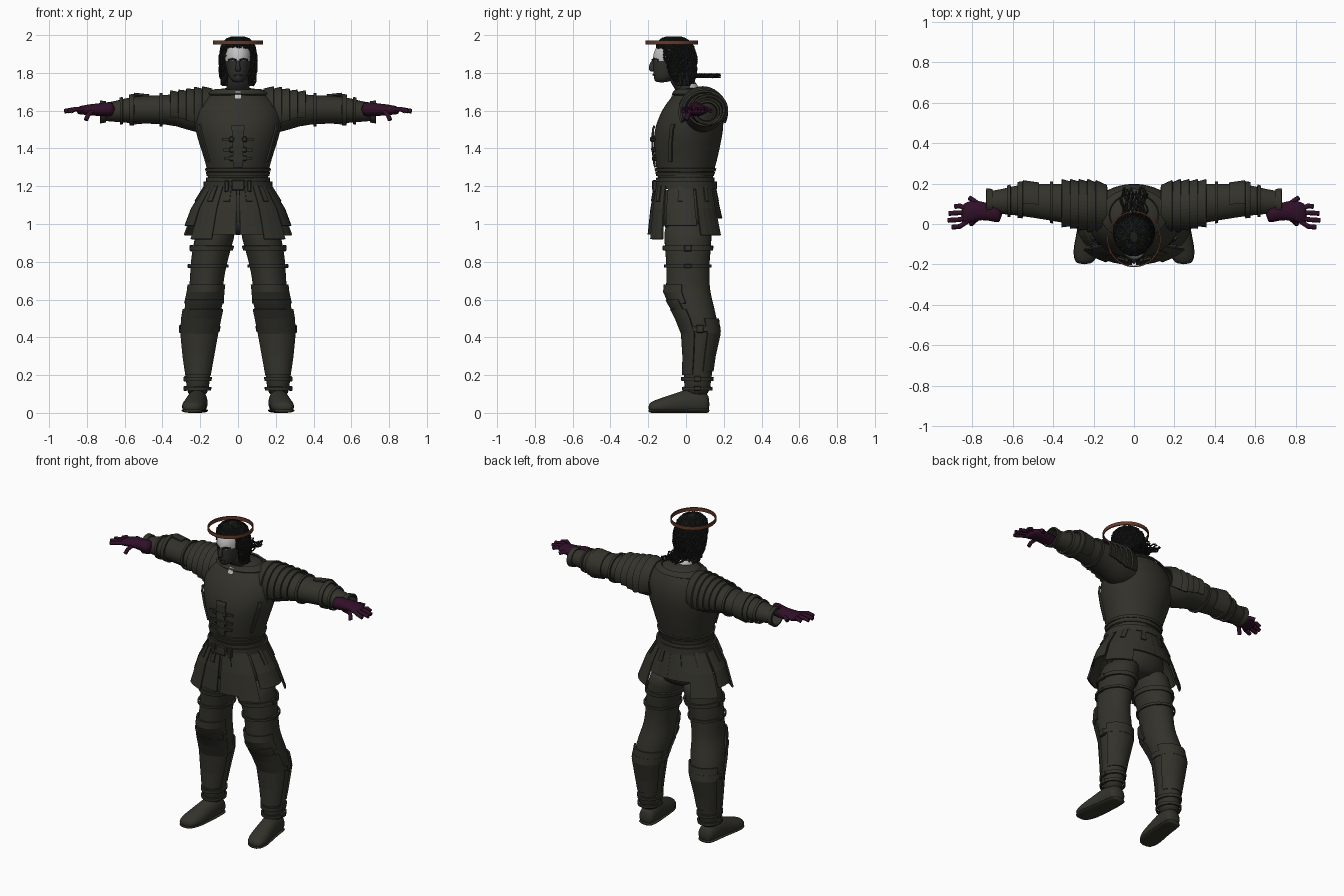
import bpy, bmesh, math, random
from mathutils import Vector

random.seed(4)
cube = bpy.data.objects.get("Cube")
if cube:
    bpy.data.objects.remove(cube, do_unlink=True)


def material(name, *rgb):
    m = bpy.data.materials.new(name)
    m.use_nodes = True
    m.diffuse_color = (*rgb, 1)
    bsdf = m.node_tree.nodes["Principled BSDF"]
    bsdf.inputs["Base Color"].default_value = (*rgb, 1)
    bsdf.inputs["Roughness"].default_value = 0.8
    return m


ARMOUR = material("dark olive armour", 0.033, 0.032, 0.024)
FACE = material("shaded face", 0.03, 0.03, 0.026)
PALE = material("pale skin", 0.55, 0.55, 0.55)
HAIR = material("black hair", 0.010, 0.012, 0.010)
GLOVE = material("plum glove", 0.030, 0.005, 0.021)
COPPER = material("copper ring", 0.13, 0.04, 0.022)


def add(name, data, mat, mirror):
    ob = bpy.data.objects.new(name, data)
    bpy.context.collection.objects.link(ob)
    data.materials.append(mat)
    if mirror:
        ob.modifiers.new("both sides", "MIRROR").use_mirror_merge = False
    return ob


def at(profile, t):
    """Cross-section of a profile at position t along its axis."""
    rows = sorted(profile)
    for a, b in zip(rows, rows[1:]):
        if t <= b[0]:
            f = (t - a[0]) / (b[0] - a[0])
            return tuple(p + (q - p) * f for p, q in zip(a, b))
    return rows[-1]


def tube(name, rings, mat, axis="z", mirror=False, arc=None, solid=0, caps=True, cut=None, sides=20):
    """Loft ellipses (position, centre 1, centre 2, radius 1, radius 2) along an axis."""
    bm = bmesh.new()
    start, end = arc or (0, 360)
    count = sides if not arc else max(3, round((end - start) / 9)) + 1
    step = (end - start) / (count if not arc else count - 1)
    grid = []
    for t, c1, c2, r1, r2 in rings:
        row = []
        for i in range(count):
            a = math.radians(start + step * i)
            u, v = c1 + r1 * math.cos(a), c2 + r2 * math.sin(a)
            p = {"x": (t, u, v), "y": (u, t, max(v, 0)), "z": (u, v, t)}[axis]
            row.append(bm.verts.new(p))
        grid.append(row)
    for low, high in zip(grid, grid[1:]):
        for i in range(count if not arc else count - 1):
            j = (i + 1) % count
            bm.faces.new((low[i], low[j], high[j], high[i]))
    if caps and not arc and not solid:
        bm.faces.new(grid[0])
        bm.faces.new(grid[-1])
    if cut:
        doomed = [f for f in bm.faces if cut(f.calc_center_median())]
        bmesh.ops.delete(bm, geom=doomed, context="FACES")
    bmesh.ops.recalc_face_normals(bm, faces=bm.faces[:])
    for f in bm.faces:
        f.smooth = not solid
    me = bpy.data.meshes.new(name)
    bm.to_mesh(me)
    bm.free()
    ob = add(name, me, mat, mirror)
    if solid:
        s = ob.modifiers.new("thickness", "SOLIDIFY")
        s.thickness, s.offset = solid, 0
    else:
        ob.modifiers.new("smooth", "SUBSURF").levels = 1
        ob.modifiers["smooth"].render_levels = 1
    return ob


def strap(name, profile, t0, t1, grow=0.006, flare=0, **kw):
    """Band that hugs a profile between two positions."""
    inner = sorted(r[0] for r in profile if t0 < r[0] < t1)
    rings = []
    for t in [t0, *inner, t1]:
        p, c1, c2, r1, r2 = at(profile, t)
        g = grow + flare * (t - t0) / (t1 - t0)
        rings.append((t, c1, c2, r1 + g, r2 + g))
    kw.setdefault("solid", 0.01)
    return tube(name, rings, ARMOUR, sides=32, **kw)


def cords(name, paths, radius, mat, mirror=False, res=1):
    cu = bpy.data.curves.new(name, "CURVE")
    cu.dimensions = "3D"
    cu.bevel_depth, cu.bevel_resolution, cu.use_fill_caps = radius, res, True
    for path in paths:
        sp = cu.splines.new("POLY")
        sp.points.add(len(path) - 1)
        for pt, co in zip(sp.points, path):
            pt.co = (*co, 1)
        sp.use_smooth = True
    return add(name, cu, mat, mirror)


def box(name, centre, size, mirror=False, mat=ARMOUR):
    bm = bmesh.new()
    bmesh.ops.create_cube(bm, size=1)
    for v in bm.verts:
        v.co = Vector(centre) + Vector(a * b for a, b in zip(v.co, size))
    bmesh.ops.bevel(bm, geom=bm.edges[:], offset=min(size) * 0.2, segments=1, affect="EDGES")
    me = bpy.data.meshes.new(name)
    bm.to_mesh(me)
    bm.free()
    return add(name, me, mat, mirror)


# Cuirass
torso = [(1.17, 0, 0, .165, .145), (1.26, 0, -.005, .158, .145), (1.33, 0, 0, .175, .165),
         (1.42, 0, .005, .205, .178), (1.5, 0, .015, .23, .185), (1.58, 0, .03, .235, .17),
         (1.64, 0, .04, .21, .145), (1.69, 0, .05, .15, .11), (1.725, 0, .045, .085, .08)]
tube("cuirass", torso, ARMOUR, sides=28)
for i, (z, h) in enumerate([(1.225, .02), (1.255, .02), (1.28, .015)]):
    strap(f"waist_band_{i}", torso, z, z + h, .004)
strap("belt", torso, 1.185, 1.225, .014, solid=.014)
strap("breast_edge", torso, 1.3, 1.52, arc=(-98, -82))
for i, z in enumerate([1.34, 1.385, 1.44]):
    strap(f"chest_strap_{i}", torso, z, z + .015, .009, arc=(-112, -68))
    box(f"chest_buckle_{i}", (.035, -at(torso, z)[4] + .002, z + .008), (.025, .024, .028), True)
strap("neck_edge", torso, 1.685, 1.71, .008)
box("belt_buckle", (0, -.167, 1.205), (.07, .025, .055))
box("belt_pouch", (.06, -.165, 1.2), (.025, .025, .06), True)
# Side edge of the breastplate beneath each armhole
strap("armhole_edge", torso, 1.33, 1.53, .003, arc=(-32, -26), mirror=True)

# Hips and skirt of plates
hips = [(1.2, 0, 0, .155, .14), (1.1, 0, .01, .185, .145), (1.0, 0, .01, .195, .14), (.94, 0, .01, .12, .1)]
tube("hips", hips, ARMOUR)
skirt = [(.92, 0, .008, .305, .205), (1.08, 0, -.002, .245, .178), (1.2, 0, -.005, .17, .155)]
plates = [("front_tasset", -88, -62, .945, .004), ("outer_front_tasset", -64, -38, .92, .01),
          ("side_tasset", -34, 16, .99, 0), ("outer_back_tasset", 20, 58, .94, .004),
          ("back_tasset", 56, 90, 1.03, 0)]
for name, a, b, z, grow in plates:
    strap(name, skirt, z, 1.2, grow, arc=(a, b), mirror=True)
    strap(name + "_hanger", skirt, 1.12, 1.2, grow + .007,
          arc=((a + b) / 2 - 4, (a + b) / 2 + 4), mirror=True)

# Legs with knee and shin plates
leg = [(1.02, .1, .01, .1, .125), (.93, .125, .01, .108, .13), (.8, .155, .01, .098, .115),
       (.7, .165, .01, .09, .115), (.64, .172, .01, .092, .12), (.58, .18, .03, .1, .115),
       (.5, .195, .06, .1, .105), (.42, .205, .08, .095, .095), (.3, .21, .07, .08, .08),
       (.18, .212, .06, .062, .075), (.08, .215, .06, .06, .065)]
tube("legs", leg, ARMOUR, mirror=True)
for name, z, h in [("thigh_strap", .86, .025), ("lower_thigh_strap", .77, .015),
                   ("calf_strap", .43, .03), ("ankle_strap", .17, .02), ("boot_strap", .12, .018)]:
    strap(name, leg, z, z + h, mirror=True)
    p, cx, cy, rx, ry = at(leg, z + h / 2)
    box(name + "_buckle", (cx + rx + .004, cy, z + h / 2), (.02, .04, h * 1.4), True)
strap("knee_plate", leg, .58, .68, .004, .004, arc=(-165, -15), mirror=True)
strap("lower_knee_plate", leg, .53, .6, .004, .008, arc=(-150, -30), mirror=True)
strap("shin_plate", leg, .2, .55, .002, .008, arc=(-160, -20), mirror=True)
strap("calf_plate", leg, .22, .5, .001, .004, arc=(20, 160), mirror=True)

# Boots
foot = [(.125, .21, .045, .04, .045), (.1, .212, .05, .052, .06), (.03, .215, .06, .056, .075),
        (-.05, .225, .045, .058, .062), (-.12, .235, .035, .064, .048),
        (-.17, .242, .03, .055, .036), (-.2, .246, .028, .035, .022)]
tube("boots", foot, ARMOUR, axis="y", mirror=True)
sole = [(y, cx, .012, rx * 1.04, .013) for y, cx, cz, rx, rz in foot]
tube("soles", sole, ARMOUR, axis="y", mirror=True)

# Sleeves with shoulder lames
arm = [(.13, .085, 1.6, .1, .11), (.22, .09, 1.59, .11, .115), (.32, .1, 1.605, .1, .083),
       (.45, .11, 1.605, .088, .075), (.56, .12, 1.605, .08, .073), (.65, .11, 1.595, .062, .055),
       (.73, .11, 1.593, .052, .046)]
tube("sleeves", arm, ARMOUR, axis="x", mirror=True, caps=False)
for i in range(5):
    x = .135 + .042 * i
    strap(f"shoulder_lame_{i}", arm, x, x + .055, .002, .016, axis="x", arc=(-25, 205), mirror=True)
for name, x, w in [("upper_arm_strap", .4, .015), ("elbow_strap", .55, .025), ("forearm_strap", .61, .015)]:
    strap(name, arm, x, x + w, axis="x", mirror=True)
strap("elbow_plate", arm, .47, .55, .002, .01, axis="x", arc=(-60, 100), mirror=True)
strap("sleeve_cuff", arm, .7, .73, .002, .008, axis="x", mirror=True)

# Gloves
hand = [(.65, .045, 1.61, .049, .043), (.72, .06, 1.605, .04, .036), (.78, .07, 1.605, .052, .03),
        (.83, .055, 1.603, .055, .024), (.855, .045, 1.6, .046, .018)]
tube("gloves", hand, GLOVE, axis="x", mirror=True)
fingers = []
for i, reach in enumerate([.885, .915, .92, .9]):
    y = .09 - .034 * i
    fingers.append([(.82, .07 - .018 * i, 1.605), (.86, y, 1.608), (reach, y - .004, 1.597)])
fingers.append([(.75, .08, 1.605), (.79, .115, 1.607), (.815, .13, 1.598)])
fingers.append([(.77, .03, 1.6), (.795, .01, 1.575), (.805, 0, 1.55)])
cords("glove_fingers", fingers, .012, GLOVE, True, 2)

# Neck and head: pale scalp and nape, shaded face
neck = [(1.68, 0, .03, .07, .07), (1.74, 0, -.01, .06, .068), (1.81, 0, -.05, .058, .06)]
head = [(1.748, 0, -.13, .028, .035), (1.775, 0, -.11, .048, .062), (1.82, 0, -.085, .064, .09),
        (1.865, 0, -.077, .072, .1), (1.9, 0, -.075, .073, .1), (1.935, 0, -.07, .068, .092),
        (1.975, 0, -.065, .04, .06)]
for name, rings, rule in [("neck", neck, lambda c: c.y > .03),
                          ("head", head, lambda c: c.z > 1.87 or c.y > -.05)]:
    ob = tube(name, rings, FACE)
    ob.data.materials.append(PALE)
    for f in ob.data.polygons:
        f.material_index = int(rule(f.center))
nose = [(1.805, 0, -.178, .016, .012), (1.825, 0, -.18, .014, .024), (1.87, 0, -.172, .008, .012)]
tube("nose", nose, FACE, sides=10)
cords("brows", [[(.01, -.178, 1.868), (.03, -.168, 1.873), (.05, -.146, 1.868)]], .006, HAIR, True)
cords("lips", [[(-.022, -.165, 1.788), (0, -.173, 1.79), (.022, -.165, 1.788)]], .005, FACE)
tube("shirt_collar", [(1.66, 0, .02, .1, .1), (1.70, 0, .02, .08, .085)], PALE, arc=(-100, -80), solid=.006)

# Curly hair over a cap, with a tuft at the nape
hair = [(1.73, 0, -.015, .085, .05), (1.8, 0, -.03, .094, .08), (1.88, 0, -.045, .095, .098),
        (1.95, 0, -.06, .082, .092), (1.98, 0, -.065, .055, .06), (1.994, 0, -.065, .015, .02)]
tube("hair_cap", hair, HAIR, cut=lambda c: c.z < 1.92 and c.y < -.075 or c.z < 1.76)
curls = []
for i in range(150):
    a = math.radians(i * 137.5)
    front = math.sin(a) < -.7
    bottom = random.uniform(1.925, 1.95) if front else random.uniform(1.73, 1.86)
    phase, path = random.uniform(0, 6), []
    for k in range(16):
        z = 1.99 + (bottom - 1.99) * k / 15
        p, cx, cy, rx, ry = at(hair, z)
        wave = .006 * math.sin(phase + k * 1.3)
        b = a + .09 * math.cos(phase + k * 1.3)
        path.append((cx + (rx + wave) * math.cos(b), cy + (ry + wave) * math.sin(b), z))
    curls.append(path)
for i in range(18):
    x, phase = -.06 + .12 * i / 17, random.uniform(0, 6)
    length = random.uniform(.1, .15)
    curls.append([(x + .008 * math.cos(phase + k), .035 + length * k / 9,
                   1.785 + .009 * math.sin(phase + k)) for k in range(10)])
cords("hair_curls", curls, .0045, HAIR)

# Ring around the crown
tube("crown_ring", [(1.95, 0, -.075, .13, .135), (1.972, 0, -.075, .13, .135)], COPPER, solid=.007, sides=48)
